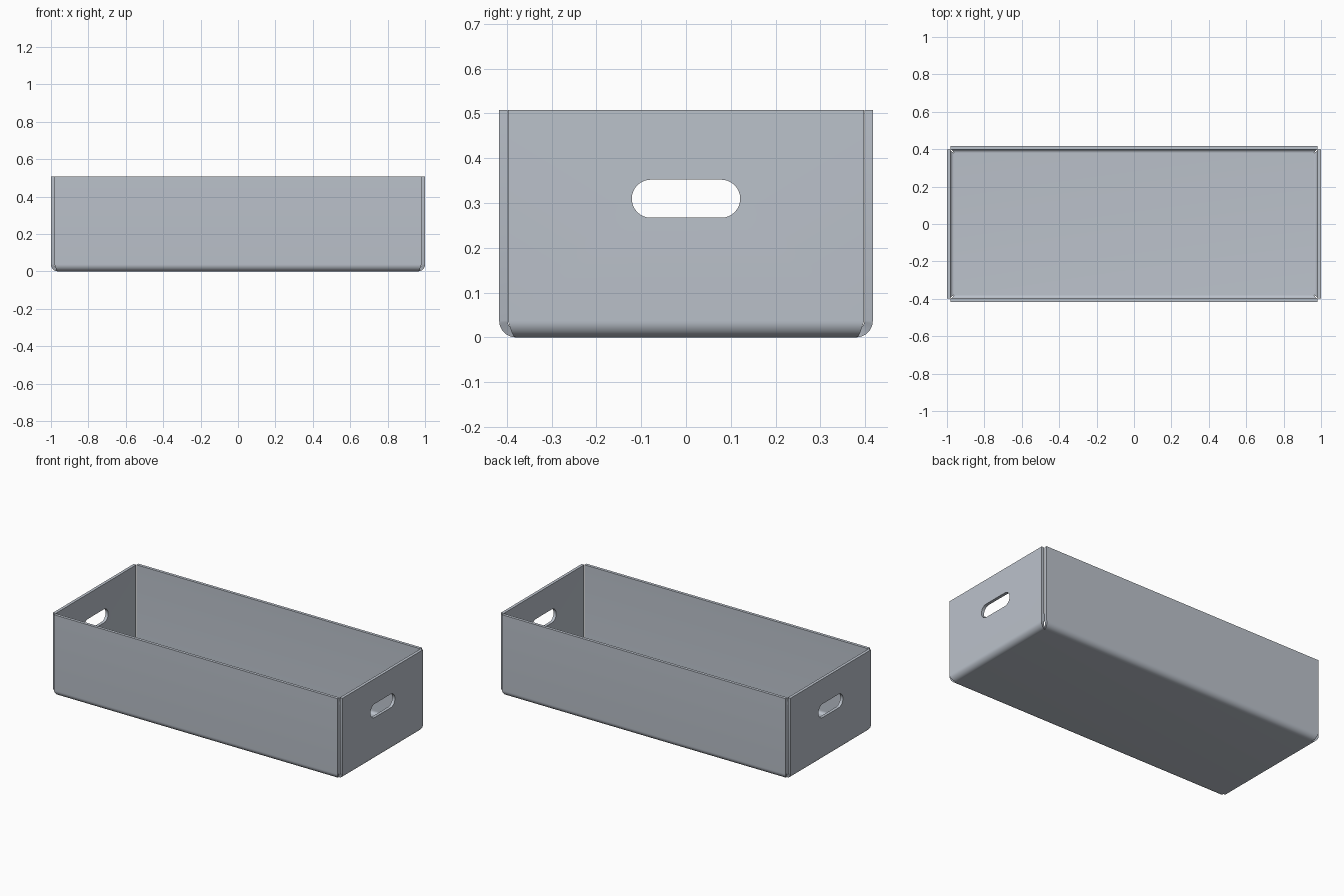
import bpy, bmesh, math
from mathutils import Vector

old = bpy.data.objects.get("Cube")
if old:
    bpy.data.objects.remove(old, do_unlink=True)

LENGTH, DEPTH, HEIGHT = 1.0, 0.417, 0.508   # half length, half depth, full height
THICK, BEND, STEPS = 0.0185, 0.037, 10      # sheet thickness, outer bend radius
FLOOR_X, FLOOR_Y = LENGTH - BEND, DEPTH - BEND
FLARE = 0.0175                              # flanges widen past the floor corner

metal = bpy.data.materials.new("light grey metal")
metal.use_nodes = True
colour = (0.50, 0.54, 0.60, 1)
metal.diffuse_color = colour
metal.node_tree.nodes["Principled BSDF"].inputs["Base Color"].default_value = colour


def make_object(name, bm):
    mesh = bpy.data.meshes.new(name)
    bm.to_mesh(mesh)
    bm.free()
    mesh.materials.append(metal)
    obj = bpy.data.objects.new(name, mesh)
    bpy.context.collection.objects.link(obj)
    return obj


# Floor sheet, wound so that its normal points down
bm = bmesh.new()
corners = [bm.verts.new((x * FLOOR_X, y * FLOOR_Y, 0))
           for x, y in ((-1, -1), (1, -1), (1, 1), (-1, 1))]
bm.faces.new(corners[::-1])

# Four flanges: each rolls up from a floor edge and rises to the rim
for i in range(4):
    a, b = corners[i], corners[(i + 1) % 4]
    along = (b.co - a.co).normalized()
    out = along.cross(Vector((0, 0, 1)))
    start, end = a.co.copy(), b.co.copy()
    rows = []
    for k in range(1, STEPS + 1):
        t = k / STEPS
        ang = t * math.pi / 2
        rows.append((BEND * math.sin(ang), BEND * (1 - math.cos(ang)), FLARE * t))
    rows.append((BEND, HEIGHT, FLARE))
    for d, z, flare in rows:
        lift = out * d + Vector((0, 0, z))
        c = bm.verts.new(start + lift - along * flare)
        e = bm.verts.new(end + lift + along * flare)
        bm.faces.new((a, b, e, c))
        a, b = c, e
crate = make_object("folded_crate", bm)

# Stadium-shaped cutter running through both end walls
HOLE_Z, HOLE_HALF, HOLE_R, ARC = 0.3095, 0.121, 0.0425, 16
bm = bmesh.new()
ring = []
for side in (1, -1):
    for k in range(ARC + 1):
        ang = math.pi * (k / ARC - 0.5)
        y = side * (HOLE_HALF - HOLE_R + HOLE_R * math.cos(ang))
        z = HOLE_Z + side * HOLE_R * math.sin(ang)
        ring.append(bm.verts.new((-1.2, y, z)))
face = bm.faces.new(ring)
swept = bmesh.ops.extrude_face_region(bm, geom=[face])["geom"]
bmesh.ops.translate(bm, vec=(2.4, 0, 0),
                    verts=[g for g in swept if isinstance(g, bmesh.types.BMVert)])
bmesh.ops.recalc_face_normals(bm, faces=bm.faces)
cutter = make_object("handle_cutter", bm)
cutter.hide_render = True

# Give the sheet its thickness, then cut the hand holes
solid = crate.modifiers.new("thickness", "SOLIDIFY")
solid.thickness = THICK
solid.offset = -1
solid.use_even_offset = True
cut = crate.modifiers.new("hand_holes", "BOOLEAN")
cut.operation = "DIFFERENCE"
cut.solver = "EXACT"
cut.object = cutter

bpy.ops.object.select_all(action="DESELECT")
bpy.context.view_layer.objects.active = crate
crate.select_set(True)
for name in ("thickness", "hand_holes"):
    bpy.ops.object.modifier_apply(modifier=name)
bpy.data.objects.remove(cutter, do_unlink=True)
bpy.ops.object.shade_smooth_by_angle(angle=math.radians(30))
